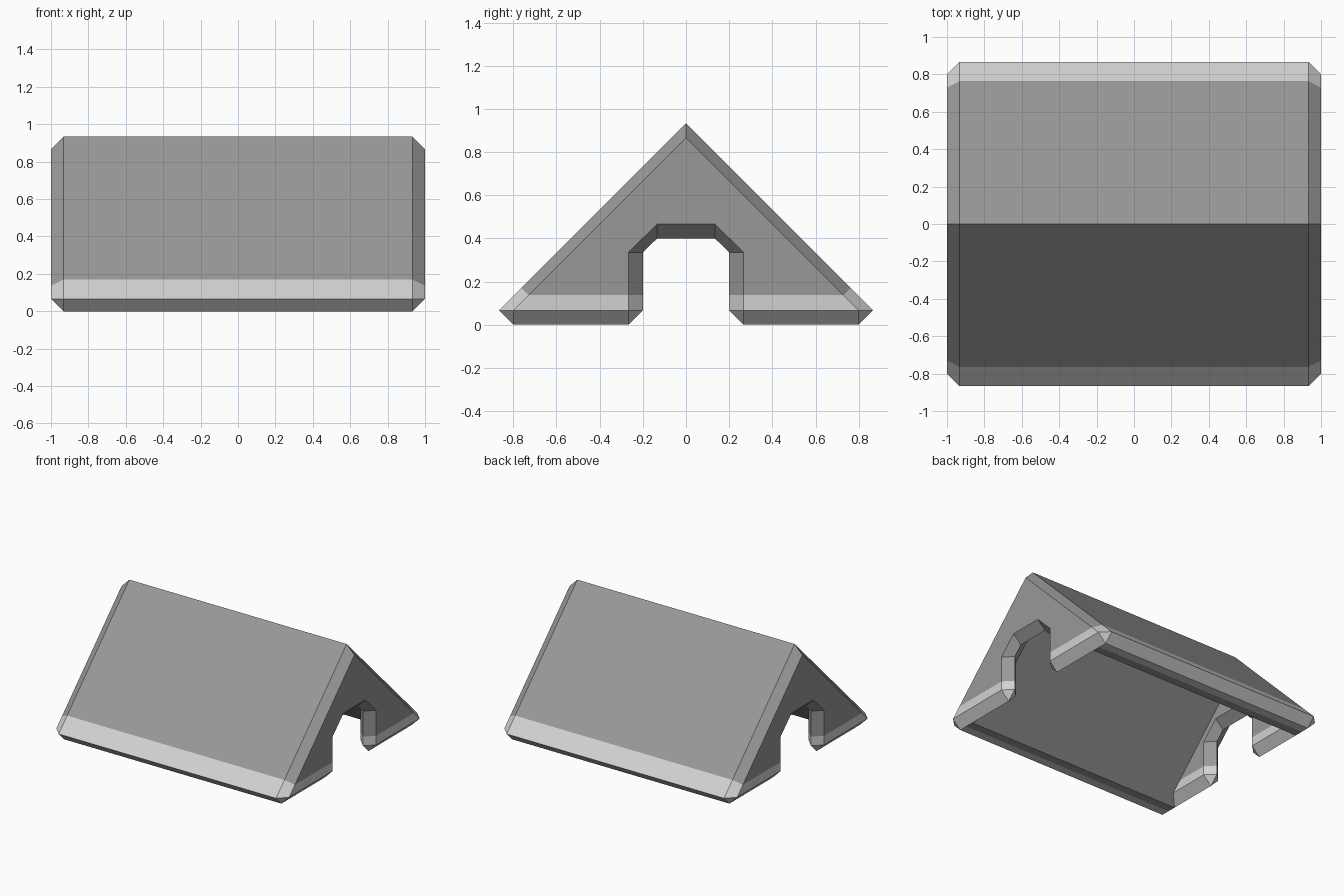
import bpy, bmesh

if "Cube" in bpy.data.objects:
    bpy.data.objects.remove(bpy.data.objects["Cube"])

def material(name, rgb):
    m = bpy.data.materials.new(name)
    m.diffuse_color = (*rgb, 1)
    m.use_nodes = True
    m.node_tree.nodes["Principled BSDF"].inputs["Base Color"].default_value = m.diffuse_color
    return m

GREY, LIGHT = 0, 1
B = 0.0667             # chamfer size
XE, XR, XI = 1.0, 1 - B, 1 - 2 * B   # end face, ridge of end wall, inner face
H = 0.1367             # top of the light base band on the end walls

quarter = []           # (colour, points) for the +x +y quarter

def face(colour, *pts):
    quarter.append((colour, pts))

def at(x, *profile):
    return [(x, y, z) for y, z in profile]

def strip(x0, prof0, x1, prof1, colours):
    # quads between two matching profiles
    for i, c in enumerate(colours):
        face(c, (x0, *prof0[i]), (x0, *prof0[i + 1]),
             (x1, *prof1[i + 1]), (x1, *prof1[i]))

# roof slope with its light eaves band and lower chamfer
outer = [(0, 0.9335), (0.7635, 0.17), (0.8667, B), (0.8, 0)]
strip(0, outer, XR, outer, [GREY, LIGHT, LIGHT])

# chamfer running up the gable end
gable = [(0, 0.8667), (0.73, H), (0.8, B)]
strip(XR, outer[:3], XE, gable, [GREY, LIGHT])
face(LIGHT, (XR, *outer[2]), (XR, *outer[3]), (XE, *gable[2]))

# flat underside rim: light outside, grey inside
rim = [(0.8, 0), (0.733, 0), (0.667, 0)]
strip(0, rim, XR, rim, [LIGHT, GREY])

# inner roof slope
face(GREY, (0, 0.667, 0), (XR, 0.667, 0), (XI, 0.667 - B, B),
     (XI, 0.667 - H, H), (XI, 0, 0.667), (0, 0, 0.667))

# end wall: outer and inner skins with a chamfered doorway between them
door = [(0.2667, B), (0.2667, H), (0.2667, 0.335), (0.1333, 0.4667), (0, 0.4667)]
edge = [(0.2, B), (0.2, H), (0.2, 0.335), (0.1333, 0.4), (0, 0.4)]
inside = [(0, 0.667), (0.667 - H, H), (0.667 - B, B)]
for x, prof, foot in ((XE, gable, [rim[0]]), (XI, inside, [rim[2]])):
    face(LIGHT, *at(x, prof[1], prof[2], door[0], door[1]))
    face(GREY, *at(x, prof[0], prof[1], *door[1:]))
    strip(x, door, XR, edge, [LIGHT, GREY, GREY, GREY])
    # bottom chamfer and door foot corner
    if x == XE:
        low = at(XR, (0.8, 0), (0.2667, 0))
    else:
        low = at(XR, (0.667, 0), (0.733, 0), (0.8, 0), (0.2667, 0))[0:1] + at(XR, (0.2667, 0))
    face(LIGHT, (x, *prof[2]), *low, (x, *door[0]))
    face(LIGHT, (x, *door[0]), (XR, 0.2667, 0), (XR, *edge[0]))

# mirror the quarter to all four sides and weld
bm = bmesh.new()
for sx in (1, -1):
    for sy in (1, -1):
        for colour, pts in quarter:
            f = bm.faces.new([bm.verts.new((sx * x, sy * y, z)) for x, y, z in pts])
            f.material_index = colour
bmesh.ops.remove_doubles(bm, verts=bm.verts, dist=0.0005)
bmesh.ops.recalc_face_normals(bm, faces=bm.faces)
mesh = bpy.data.meshes.new("tent_shelter")
bm.to_mesh(mesh)
bm.free()
mesh.materials.append(material("warm grey", (0.32, 0.31, 0.315)))
mesh.materials.append(material("light grey", (0.64, 0.64, 0.64)))
shelter = bpy.data.objects.new("tent_shelter", mesh)
bpy.context.collection.objects.link(shelter)
